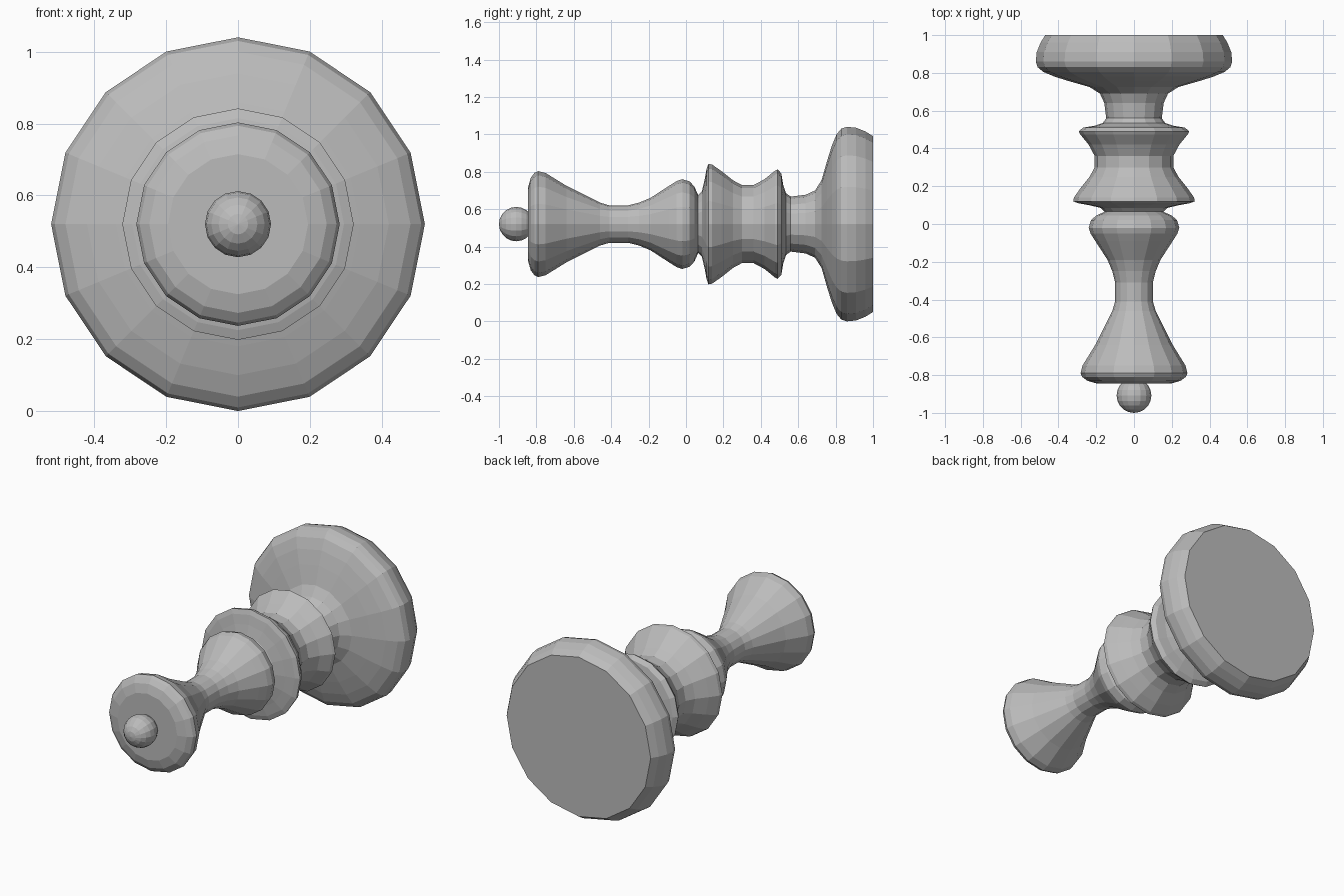
import bpy
import bmesh
import math
from mathutils import Matrix, Vector

SIDES = 16
AXIS_HEIGHT = 0.52

default_cube = bpy.data.objects.get("Cube")
if default_cube:
    bpy.data.objects.remove(default_cube, do_unlink=True)

# One plain grey for the whole piece
grey = bpy.data.materials.new("plain grey")
grey.use_nodes = True
colour = (0.5, 0.5, 0.5, 1)
grey.diffuse_color = colour
grey.node_tree.nodes["Principled BSDF"].inputs["Base Color"].default_value = colour


def finish(name, bm):
    """Turn a bmesh into a flat-shaded object with the grey material."""
    bmesh.ops.recalc_face_normals(bm, faces=bm.faces)
    mesh = bpy.data.meshes.new(name)
    bm.to_mesh(mesh)
    bm.free()
    mesh.materials.append(grey)
    part = bpy.data.objects.new(name, mesh)
    bpy.context.collection.objects.link(part)
    return part


def turned_part(name, profile, cap_front=False, cap_back=False):
    """Lathe a profile of (y, radius) points, listed back to front."""
    bm = bmesh.new()
    rings = []
    for y, radius in profile:
        ring = []
        for i in range(SIDES):
            angle = math.tau * i / SIDES
            offset = Vector((math.cos(angle), 0, math.sin(angle))) * radius
            ring.append(bm.verts.new(offset + Vector((0, y, AXIS_HEIGHT))))
        rings.append(ring)
    for ring, following in zip(rings, rings[1:]):
        for i in range(SIDES):
            j = (i + 1) % SIDES
            bm.faces.new((ring[i], ring[j], following[j], following[i]))
    if cap_back:
        bm.faces.new(rings[0])
    if cap_front:
        bm.faces.new(rings[-1])
    return finish(name, bm)


# Broad foot with a bulging rim, flaring down to the neck
turned_part("foot", [
    (1, .47), (.96, .495), (.91, .515), (.86, .52), (.83, .51), (.805, .48),
    (.78, .42), (.755, .34), (.725, .235), (.69, .18), (.64, .157), (.56, .147),
], cap_back=True)

# Double collar with two sharp flanges and a waist between them
turned_part("double_collar", [
    (.56, .147), (.535, .165), (.52, .21), (.51, .27), (.49, .293), (.475, .285),
    (.42, .24), (.36, .208), (.3, .208), (.25, .235), (.19, .283), (.14, .318),
    (.12, .322), (.11, .295), (.1, .24), (.085, .175), (.065, .155),
])

# Slender body swelling above the collar and narrowing at the middle
turned_part("body", [
    (.065, .155), (.045, .2), (.02, .228), (-.02, .24), (-.05, .23), (-.09, .205),
    (-.19, .14), (-.25, .115), (-.31, .1), (-.41, .1), (-.46, .115), (-.51, .14),
])

# Flared crown with a rounded lip and a closed end
turned_part("crown", [
    (-.51, .14), (-.64, .205), (-.75, .273), (-.79, .283), (-.81, .274),
    (-.83, .247), (-.845, .195), (-.845, .1),
], cap_front=True)

# Ball on the tip of the crown
ball = bmesh.new()
placement = (Matrix.Translation((0, -.908, AXIS_HEIGHT))
             @ Matrix.Rotation(math.pi / 2, 4, "X"))
bmesh.ops.create_uvsphere(ball, u_segments=SIDES, v_segments=10,
                          radius=.092, matrix=placement)
finish("tip_ball", ball)
